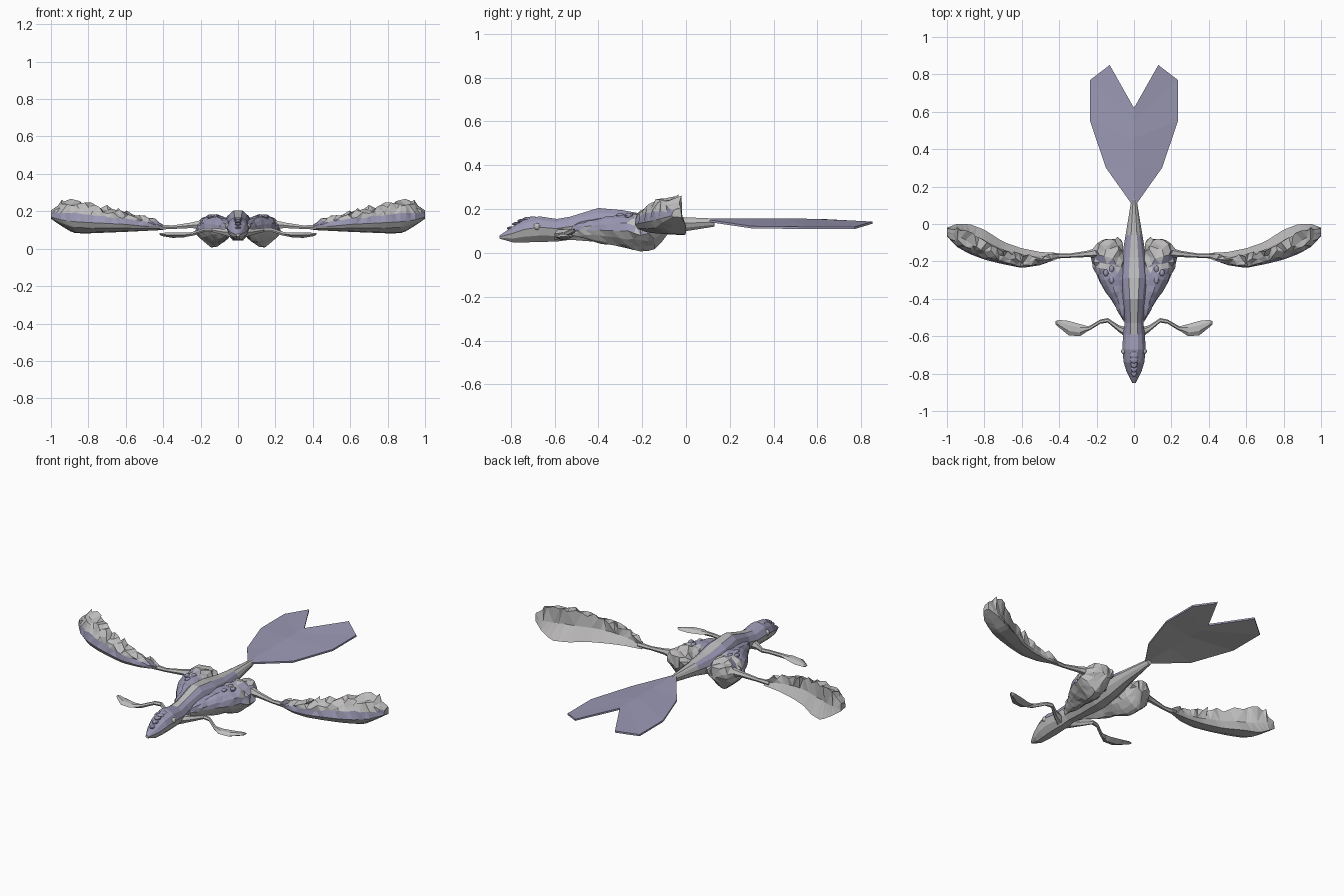
import bpy, bmesh, math, random
from mathutils import Vector

random.seed(7)
cube = bpy.data.objects.get("Cube")
if cube:
    bpy.data.objects.remove(cube, do_unlink=True)


def material(name, rgb):
    m = bpy.data.materials.new(name)
    m.use_nodes = True
    m.diffuse_color = (*rgb, 1)
    m.node_tree.nodes["Principled BSDF"].inputs["Base Color"].default_value = (*rgb, 1)
    return m


GREY = material("pale grey hide", (0.52, 0.51, 0.51))
LILAC = material("dusky lilac hide", (0.33, 0.32, 0.46))


def finish(name, bm, rule=None, mirror=False, tri=False):
    """Turn a bmesh into an object; faces passing the rule become lilac."""
    if tri:
        bmesh.ops.triangulate(bm, faces=bm.faces[:])
    bmesh.ops.recalc_face_normals(bm, faces=bm.faces[:])
    bm.normal_update()
    for f in bm.faces:
        f.material_index = int(bool(rule and rule(f.calc_center_median(), f.normal)))
    me = bpy.data.meshes.new(name)
    bm.to_mesh(me)
    bm.free()
    me.materials.append(GREY)
    me.materials.append(LILAC)
    ob = bpy.data.objects.new(name, me)
    bpy.context.collection.objects.link(ob)
    if mirror:
        ob.modifiers.new("mirror", "MIRROR").use_mirror_merge = False
    return ob


def loft(name, rings, **kw):
    bm = bmesh.new()
    vs = [[bm.verts.new(p) for p in r] for r in rings]
    n = len(vs[0])
    for a, b in zip(vs, vs[1:]):
        for j in range(n):
            k = (j + 1) % n
            bm.faces.new((a[j], a[k], b[k], b[j]))
    bm.faces.new(vs[0])
    bm.faces.new(vs[-1])
    return finish(name, bm, **kw)


def resample(stations, n):
    """Evenly spaced stations, interpolated along the first value."""
    out = []
    lo, hi = stations[0][0], stations[-1][0]
    for i in range(n):
        t = lo + (hi - lo) * i / (n - 1)
        for a, b in zip(stations, stations[1:]):
            if t <= b[0] + 1e-6:
                f = (t - a[0]) / (b[0] - a[0])
                out.append([p + (q - p) * f for p, q in zip(a, b)])
                break
    return out


def rough(s):
    return Vector([random.uniform(-s, s) for _ in range(3)])


# Head, body and tail root: y, half width, bottom, top
body = [(-.85, .01, .065, .08), (-.79, .04, .048, .12), (-.74, .055, .048, .15),
        (-.67, .063, .05, .167), (-.59, .058, .052, .155), (-.53, .05, .06, .165),
        (-.4, .065, .05, .205), (-.29, .08, .045, .195), (-.18, .065, .06, .175),
        (-.06, .045, .09, .165), (.13, .014, .12, .157)]
half = [(.35, 1), (.72, .72), (1, .15), (.8, -.5), (.35, -1)]
profile = half + [(-u, v) for u, v in reversed(half)]


def body_rule(c, n):
    if c.y < -.56:
        return n.z > .1 and c.z > .085
    return c.y < -.1 and abs(c.x) > .015 and n.z > .05


loft("body", [[(u * w, y, (b + t) / 2 + v * (t - b) / 2) for u, v in profile]
              for y, w, b, t in body], rule=body_rule)

# Craggy haunches: y, centre x, half width, bottom, top
haunch = [(-.52, .045, .01, .08, .13), (-.4, .075, .05, .045, .16),
          (-.3, .105, .085, .03, .175), (-.2, .13, .1, .003, .18),
          (-.14, .14, .09, .02, .18), (-.08, .12, .045, .09, .165)]
rings = []
for y, cx, w, b, t in resample(haunch, 15):
    ring = []
    for j in range(14):
        a = math.tau * j / 14
        narrow = 1 - .45 * max(0, -math.sin(a))
        p = Vector((cx + w * narrow * math.cos(a), y, (b + t) / 2 + (t - b) / 2 * math.sin(a)))
        ring.append(p + rough(.011 if y > -.24 and math.sin(a) > -.3 else .004))
    rings.append(ring)
loft("haunches", rings, rule=lambda c, n: n.z > -.1 and (n.y < -.2 or c.y < -.25),
     mirror=True, tri=True)


# Round limbs made from a path of x, y, z, radius
def limb(name, path):
    loft(name, [[(x, y + r * math.cos(math.tau * j / 6), z + r * math.sin(math.tau * j / 6))
                 for j in range(6)] for x, y, z, r in path], mirror=True)


limb("rear_limbs", [(.18, -.15, .13, .03), (.25, -.16, .125, .017),
                    (.35, -.17, .115, .011), (.43, -.17, .115, .015)])
limb("front_limbs", [(.03, -.585, .085, .03), (.08, -.56, .09, .018), (.14, -.515, .1, .012),
                     (.18, -.522, .1, .011), (.24, -.558, .08, .012), (.27, -.565, .075, .012)])

# Rear paddles: x, front y, back y, flap bottom, front z, crest z
paddle = [(.4, -.18, -.155, .1, .115, .128), (.5, -.22, -.15, .095, .12, .175),
          (.6, -.235, -.13, .09, .13, .2), (.7, -.215, -.095, .086, .135, .22),
          (.8, -.19, -.03, .082, .14, .243), (.88, -.16, .0, .083, .145, .258),
          (.95, -.12, .0, .125, .155, .258), (1, -.065, -.02, .16, .17, .205)]
rings = []
for x, yf, yb, zb, zf, zt in resample(paddle, 24):
    d, h = yb - yf, zt - zf
    crest = yf + d * (.62 + .3 * max(0, (x - .85) / .15))
    ring = [Vector((x, y, z)) for y, z in (
        (yf, zf), (yf + .07 * d, zf + .4 * h), (yf + .22 * d, zf + .7 * h),
        ((yf + crest) / 2, zt - .12 * h), (crest, zt),
        (crest + .03 * d, zf + .2 * h), (yb, zb),
        (yf + .5 * d, zb + .005), (yf + .12 * d, (zf + zb) / 2))]
    if .42 < x < .99:
        for j in (2, 3, 4):
            ring[j] += rough(.013)
        ring[1] += rough(.005)
    for p in ring:
        p.x = min(p.x, 1)
    rings.append(ring)
loft("rear_paddles", rings, mirror=True, tri=True,
     rule=lambda c, n: n.y < -.45 and n.z > -.35 and c.z < .1 + .1 * c.x)

# Front paddles: x, front y, back y, half thickness, centre z
fin = [(.24, -.568, -.548, .008, .08), (.29, -.6, -.535, .013, .073),
       (.35, -.595, -.518, .014, .072), (.405, -.55, -.512, .009, .076),
       (.42, -.535, -.52, .004, .08)]
loft("front_paddles", [[(x, a, z), (x, a * .7 + b * .3, z + h), (x, a * .3 + b * .7, z + h),
                        (x, b, z), (x, (a + b) / 2, z - h)] for x, a, b, h, z in fin], mirror=True)

# Forked tail fan, arched along its middle
edge = [(.015, .11, .15), (.15, .3, .122), (.235, .55, .119), (.235, .77, .119), (.13, .85, .143)]
spine = [(0, .11, .157), (0, .3, .156), (0, .46, .156), (0, .55, .156), (0, .62, .155)]
bm = bmesh.new()
sheets = []
for drop in (0, .01):
    sheets.append([[bm.verts.new((x, y, z - drop)) for x, y, z in line] for line in (spine, edge)])
for s, e in sheets:
    for i in range(4):
        bm.faces.new((s[i], s[i + 1], e[i + 1], e[i]))
(s0, e0), (s1, e1) = sheets
for i in range(4):
    bm.faces.new((e0[i], e0[i + 1], e1[i + 1], e1[i]))
bm.faces.new((s0[4], e0[4], e1[4], s1[4]))
bm.faces.new((s0[0], e0[0], e1[0], s1[0]))
finish("tail_fan", bm, rule=lambda c, n: n.z > -.4, mirror=True)


# Eyes, brow bumps and haunch bumps
def bump(name, spot, size, mirror, lilac):
    bm = bmesh.new()
    bmesh.ops.create_uvsphere(bm, u_segments=10, v_segments=6, radius=1)
    for v in bm.verts:
        v.co = Vector(spot) + Vector([a * b for a, b in zip(v.co, size)])
    finish(name, bm, rule=lambda c, n: lilac, mirror=mirror)


bump("eyes", (.053, -.68, .12), (.016, .016, .016), True, False)
for i in range(5):
    y = -.7 - .024 * i
    bump(f"brow_bump_{i + 1}", (0, y, .158 - .0004 * i - .011 * i * i / 4),
         (.024 - .002 * i, .022, .009), False, True)
for i, (x, y) in enumerate([(.12, -.3), (.15, -.26), (.12, -.24)]):
    bump(f"haunch_bumps_{i + 1}", (x, y, .17), (.014, .02, .012), True, True)
